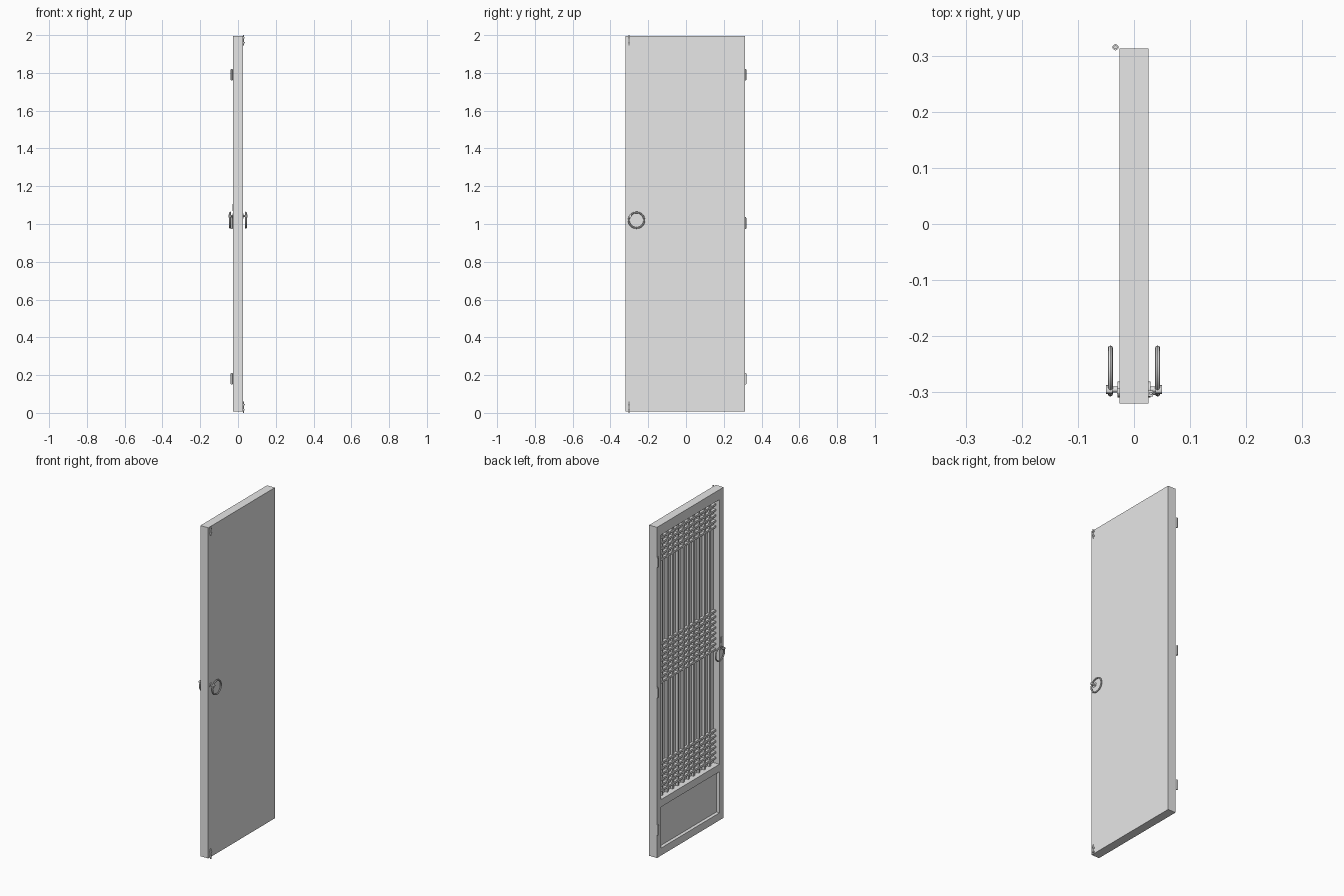
import bpy
import math
from mathutils import Matrix, Vector

cube = bpy.data.objects.get("Cube")
if cube:
    bpy.data.objects.remove(cube, do_unlink=True)

grey = bpy.data.materials.new("plain grey")
grey.use_nodes = True
grey.diffuse_color = (0.8, 0.8, 0.8, 1)
grey.node_tree.nodes["Principled BSDF"].inputs["Base Color"].default_value = (0.8, 0.8, 0.8, 1)


def finish(name, smooth=False):
    ob = bpy.context.object
    ob.name = name
    ob.data.materials.append(grey)
    if smooth:
        bpy.ops.object.shade_smooth_by_angle()
    return ob


def box(name, x, y, z):
    """Box from (min, max) pairs."""
    bpy.ops.mesh.primitive_cube_add(size=1)
    ob = finish(name)
    size = [b - a for a, b in (x, y, z)]
    mid = [(a + b) / 2 for a, b in (x, y, z)]
    ob.data.transform(Matrix.Translation(mid) @ Matrix.Diagonal((*size, 1)))
    return ob


def rod(name, start, end, radius, sides=12):
    a, b = Vector(start), Vector(end)
    bpy.ops.mesh.primitive_cylinder_add(vertices=sides, radius=radius, depth=(b - a).length)
    ob = finish(name, True)
    turn = (b - a).to_track_quat('Z', 'Y').to_matrix().to_4x4()
    ob.data.transform(Matrix.Translation((a + b) / 2) @ turn)
    return ob


def ring(name, centre, radius, tube):
    bpy.ops.mesh.primitive_torus_add(major_radius=radius, minor_radius=tube,
                                     major_segments=32, minor_segments=8)
    ob = finish(name, True)
    ob.data.transform(Matrix.Translation(centre) @ Matrix.Rotation(math.pi / 2, 4, 'Y'))
    return ob


# Overall door limits; the lattice is on the -x side
BACK, FACE = -0.026, 0.026
Y0, Y1 = -0.32, 0.313
Z0, Z1 = 0.008, 1.996
STILE = 0.04
IN0, IN1 = Y0 + STILE, Y1 - STILE
SHEET = 0.014
RAIL0, RAIL1 = 0.3, 0.345
TOP = Z1 - 0.06

# Backing sheet, frame and lower panel
box("backing_sheet", (SHEET, FACE), (Y0, Y1), (Z0, Z1))
depth = (BACK, SHEET)
box("lock_stile", depth, (Y0, IN0), (Z0, Z1))
box("hinge_stile", depth, (IN1, Y1), (Z0, Z1))
box("top_rail", depth, (IN0, IN1), (TOP, Z1))
box("middle_rail", depth, (IN0, IN1), (RAIL0, RAIL1))
box("bottom_rail", depth, (IN0, IN1), (Z0, Z0 + 0.045))
box("lower_panel", (-0.006, SHEET), (IN0, IN1), (Z0 + 0.045, RAIL0))

# Lattice: full-height uprights crossed by three bands of bars
count = 10
for i in range(count):
    y = IN0 + (IN1 - IN0) * (i + 1) / (count + 1)
    box("lattice_upright", (0.0, SHEET), (y - 0.006, y + 0.006), (RAIL1, TOP))
PITCH = 0.033
for centre, bars in ((1.85, 6), (1.145, 8), (0.46, 6)):
    for i in range(bars):
        z = centre + (i - (bars - 1) / 2) * PITCH
        box("lattice_bar", (-0.002, SHEET), (IN0, IN1), (z - 0.006, z + 0.006))

# Hinge barrels with end caps
for z in (0.18, 1.005, 1.79):
    rod("hinge_barrel", (-0.033, Y1 + 0.002, z - 0.028), (-0.033, Y1 + 0.002, z + 0.028), 0.0055)
    for s in (-1, 1):
        rod("hinge_cap", (-0.033, Y1 + 0.002, z + s * 0.026),
            (-0.033, Y1 + 0.002, z + s * 0.031), 0.0035)

# Ring pulls on both sides
for s in (-1, 1):
    y, z = -0.295, 1.042
    rod("pull_plate", (s * 0.025, y, z), (s * 0.029, y, z), 0.014, 16)
    rod("pull_pin", (s * 0.026, y, z), (s * 0.046, y, z), 0.005)
    rod("pull_knob", (s * 0.038, y, z), (s * 0.05, y, z), 0.008)
    ring("pull_ring", (s * 0.042, -0.262, 1.02), 0.041, 0.0045)

# Small catch above the lattice-side pull
box("catch_plate", (-0.03, BACK), (-0.303, -0.293), (1.07, 1.105))

# Sliding bolts at the top and bottom of the flat side
for name, low, high, grip in (("top_bolt", 1.945, 2.0, 1.96), ("bottom_bolt", 0.0, 0.06, 0.045)):
    rod(name, (0.03, -0.302, low), (0.03, -0.302, high), 0.003, 8)
    middle = (low + high) / 2
    for dz in (-0.013, 0.013):
        box(name + "_bracket", (0.025, 0.034), (-0.307, -0.297), (middle + dz - 0.004, middle + dz + 0.004))
    rod(name + "_grip", (0.029, -0.302, grip), (0.038, -0.302, grip), 0.003, 8)
